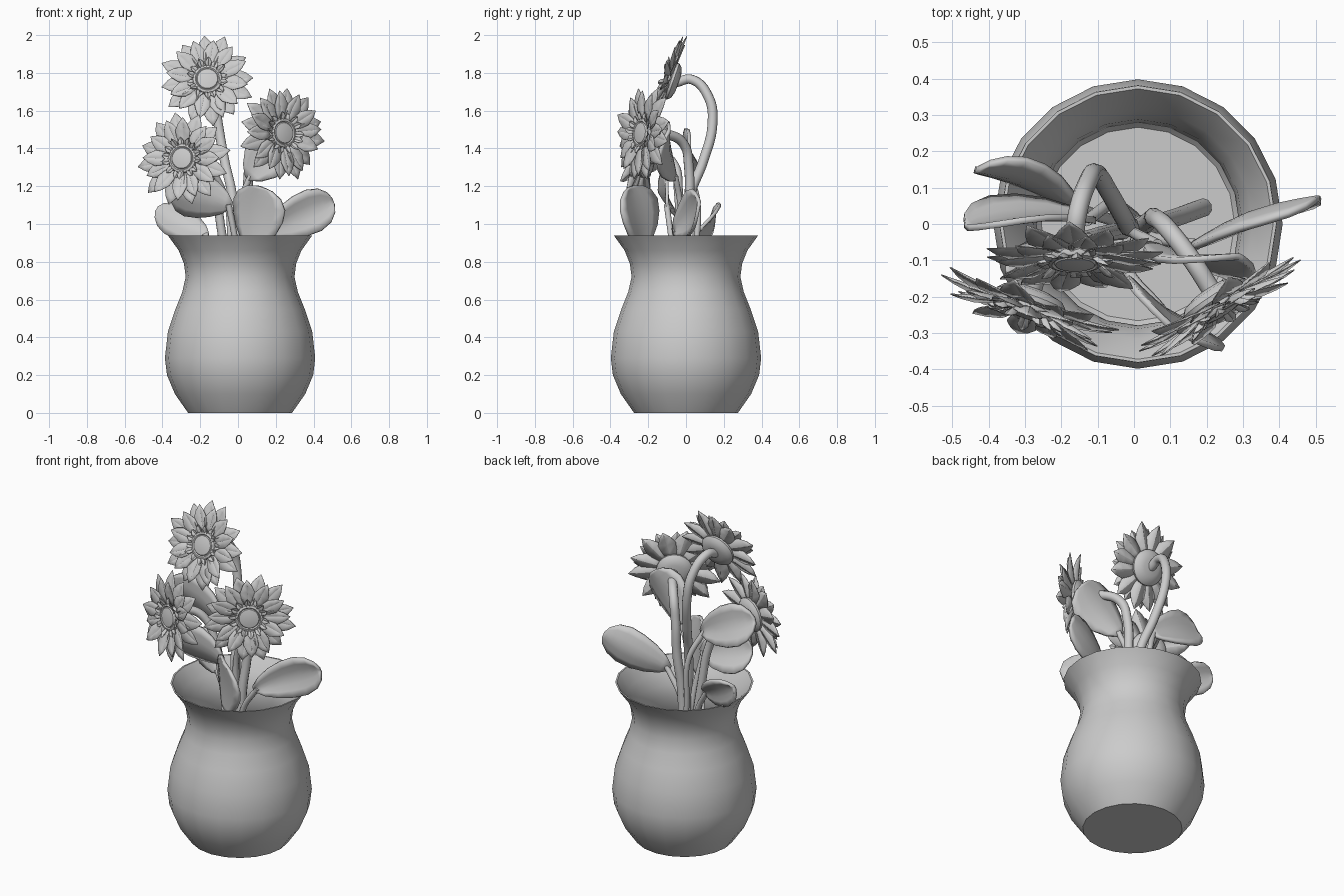
import bpy, bmesh, math, random
from mathutils import Vector, Matrix

if "Cube" in bpy.data.objects:
    bpy.data.objects.remove(bpy.data.objects["Cube"])

random.seed(4)
V = Vector


def make_object(name, bm, angle=50, matrix=None):
    bmesh.ops.remove_doubles(bm, verts=bm.verts, dist=1e-5)
    bmesh.ops.recalc_face_normals(bm, faces=bm.faces)
    me = bpy.data.meshes.new(name)
    bm.to_mesh(me)
    bm.free()
    ob = bpy.data.objects.new(name, me)
    bpy.context.collection.objects.link(ob)
    if matrix:
        ob.matrix_world = matrix
    bpy.ops.object.select_all(action='DESELECT')
    ob.select_set(True)
    bpy.context.view_layer.objects.active = ob
    bpy.ops.object.shade_smooth_by_angle(angle=math.radians(angle))
    return ob


def lathe(bm, profile, steps):
    pts = [bm.verts.new((r, 0, z)) for r, z in profile]
    edges = [bm.edges.new(p) for p in zip(pts, pts[1:])]
    bmesh.ops.spin(bm, geom=pts + edges, cent=(0, 0, 0), axis=(0, 0, 1),
                   angle=math.tau, steps=steps, use_merge=True)
    bmesh.ops.remove_doubles(bm, verts=bm.verts, dist=1e-5)


def tube(name, pts, radius):
    cu = bpy.data.curves.new(name, 'CURVE')
    cu.dimensions = '3D'
    cu.bevel_depth = radius
    cu.bevel_resolution = 3
    cu.resolution_u = 8
    cu.use_fill_caps = True
    sp = cu.splines.new('BEZIER')
    sp.bezier_points.add(len(pts) - 1)
    for p, co in zip(sp.bezier_points, pts):
        p.co = co
        p.handle_left_type = p.handle_right_type = 'AUTO'
    ob = bpy.data.objects.new(name, cu)
    bpy.context.collection.objects.link(ob)
    bpy.ops.object.select_all(action='DESELECT')
    ob.select_set(True)
    bpy.context.view_layer.objects.active = ob
    bpy.ops.object.convert(target='MESH')
    bpy.ops.object.shade_smooth_by_angle(angle=math.radians(50))


def leaf(name, base, tip, side, width, cup, bend, stem):
    """Broad cupped blade from base to tip, with its stalk into the vase."""
    base, tip = V(base), V(tip)
    axis = tip - base
    side = V(side)
    side = (side - axis * side.dot(axis) / axis.length_squared).normalized()
    normal = axis.normalized().cross(side)
    bm = bmesh.new()
    rows = []
    profile = [(0, .12), (.12, .48), (.3, .78), (.5, .96), (.7, 1), (.86, .82), (.96, .48), (1, .12)]
    for t, w in profile:
        row = []
        for k in range(-3, 4):
            s = k / 3
            off = cup * (abs(s) ** 1.4) * w + bend * math.sin(math.pi * t)
            row.append(bm.verts.new(base + axis * t + side * (s * w * width / 2) + normal * off))
        rows.append(row)
    for a, b in zip(rows, rows[1:]):
        for i in range(6):
            bm.faces.new((a[i], a[i + 1], b[i + 1], b[i]))
    ob = make_object(name, bm)
    so = ob.modifiers.new('thickness', 'SOLIDIFY')
    so.thickness = .018
    so.offset = 0
    tube(name + '_stalk', list(stem) + [base + axis * .06], .016)


def petal_ring(bm, count, r0, r1, width, z0, z1, twist):
    for i in range(count):
        a = math.tau * (i + twist) / count + random.uniform(-.07, .07)
        L = (r1 - r0) * random.uniform(.92, 1.04)
        lift = random.uniform(-.02, .02)
        rot = Matrix.Rotation(a, 4, 'Z')
        rows = []
        for t, w in [(0, .4), (.3, .85), (.55, 1), (.8, .6), (1, .02)]:
            z = z0 + (z1 - z0 + lift) * t ** 1.5
            h = w * width / 2
            rows.append([bm.verts.new(rot @ V((r0 + L * t, y, z + dz)))
                         for y, dz in [(-h, .014 * w), (0, 0), (h, .014 * w)]])
        for p, q in zip(rows, rows[1:]):
            for k in range(2):
                bm.faces.new((p[k], p[k + 1], q[k + 1], q[k]))


def flower(name, centre, normal, spin):
    m = (Matrix.Translation(centre) @ V(normal).to_track_quat('Z', 'Y').to_matrix().to_4x4()
         @ Matrix.Rotation(spin, 4, 'Z'))
    # petals: long back ring, shorter ring, small inner collar
    bm = bmesh.new()
    petal_ring(bm, 12, .06, .256, .1, -.004, .0, 0)
    petal_ring(bm, 12, .06, .225, .085, .006, .035, .5)
    petal_ring(bm, 14, .06, .115, .034, .014, .036, .2)
    petals = make_object(name + '_petals', bm, 30, m)
    so = petals.modifiers.new('thickness', 'SOLIDIFY')
    so.thickness = .003
    # seed disc with raised rim and flat button
    bm = bmesh.new()
    lathe(bm, [(0, -.01), (.08, -.01), (.084, .01), (.076, .026), (.064, .03), (.058, .025),
               (.054, .03), (.03, .034), (0, .035)], 20)
    make_object(name + '_centre', bm, 40, m)
    # rounded receptacle behind the petals
    bm = bmesh.new()
    lathe(bm, [(0, -.048), (.05, -.046), (.085, -.036), (.102, -.018), (.1, -.005), (.085, .004), (0, .004)], 20)
    make_object(name + '_receptacle', bm, 50, m)


# vase: thin hollow shell turned in 20 sides
outer = [(.275, 0), (.345, .1), (.387, .2), (.398, .29), (.382, .43), (.342, .55), (.306, .64),
         (.288, .72), (.297, .79), (.325, .86), (.381, .938)]
inner = [(r - .009, max(z, .02)) for r, z in reversed(outer)]
bm = bmesh.new()
lathe(bm, [(0, 0)] + outer + inner + [(0, .02)], 20)
make_object('vase', bm, 45, Matrix.Translation((.011, 0, 0)))

# flower heads
flower('top_flower', (-.162, -.085, 1.76), (0, -.94, .33), .1)
flower('right_flower', (.23, -.22, 1.48), (.54, -.83, .1), .3)
flower('left_flower', (-.288, -.225, 1.345), (-.33, -.93, .12), .2)

# flower stems
tube('top_stem', [(-.165, -.05, 1.75), (-.155, .03, 1.765), (-.125, .12, 1.67), (-.105, .14, 1.53),
                  (-.07, .09, 1.33), (-.03, .02, 1.15), (-.01, -.01, .95), (.09, .01, .5), (.19, .045, .15)], .026)
tube('right_stem', [(.215, -.185, 1.475), (.16, -.1, 1.475), (.09, -.01, 1.42), (.06, .015, 1.3),
                    (.05, .015, 1.1), (.03, .0, .9), (.02, .0, .5), (.02, 0, .1)], .026)
tube('left_stem', [(-.28, -.19, 1.34), (-.255, -.12, 1.355), (-.19, -.06, 1.31), (-.125, -.04, 1.17),
                   (-.09, -.03, .98), (-.03, -.02, .5), (0, -.03, .1)], .024)

# leaves with stalks
leaf('front_leaf', (.07, -.23, .87), (.11, -.29, 1.2), (.8, -.58, -.02), .33, .02, .01,
     [(0, 0, .4), (-.02, -.12, .68)])
leaf('right_leaf', (.15, -.065, .96), (.505, .07, 1.12), (-.3, -.1, 1), .23, .03, -.025,
     [(0, 0, .4), (.06, -.04, .8)])
leaf('low_left_leaf', (-.16, .045, .94), (-.43, .15, 1.08), (.12, .38, 1), .18, .025, .02,
     [(0, 0, .4), (-.09, .02, .8)])
leaf('high_left_leaf', (-.11, .01, 1.28), (-.46, -.01, 1.43), (.25, -.28, 1), .24, .03, .02,
     [(0, .02, .4), (-.04, .05, .85), (-.06, .06, 1.12)])
leaf('middle_left_leaf', (-.03, -.1, 1.1), (-.35, -.14, 1.17), (.1, -.3, 1), .25, .03, .02,
     [(0, 0, .4), (0, -.06, .8)])
leaf('upper_right_leaf', (.05, -.055, 1.24), (.29, -.09, 1.5), (-.6, .15, .7), .28, .03, .02,
     [(0, 0, .4), (.0, -.02, .85), (.01, -.03, 1.1)])
